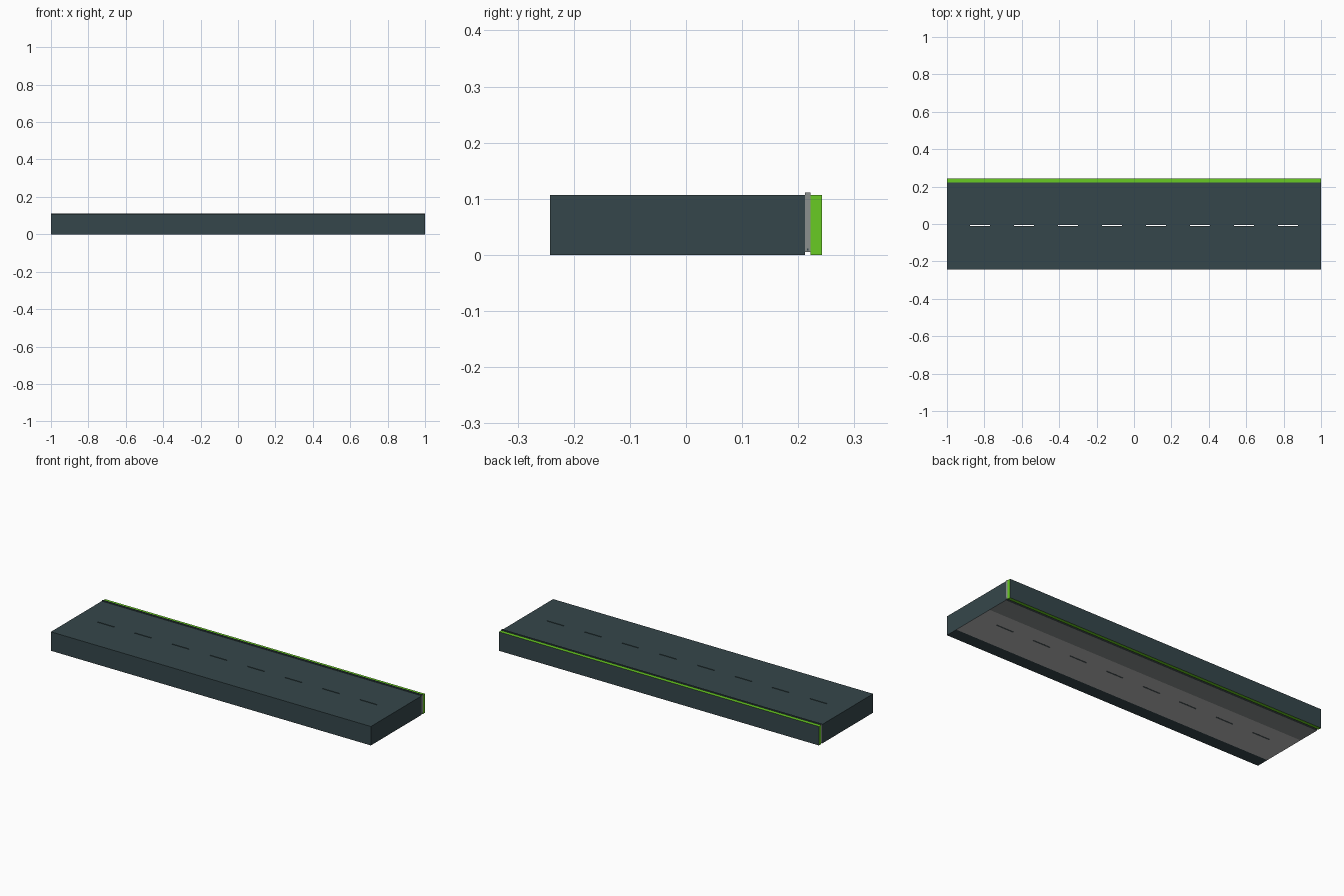
import bpy, bmesh

if "Cube" in bpy.data.objects:
    bpy.data.objects.remove(bpy.data.objects["Cube"])


def mat(name, c):
    m = bpy.data.materials.new(name)
    m.diffuse_color = (*c, 1)
    m.use_nodes = True
    m.node_tree.nodes["Principled BSDF"].inputs["Base Color"].default_value = m.diffuse_color
    return m


slate = mat("dark_slate", (0.036, 0.062, 0.070))
green = mat("bright_green", (0.14, 0.60, 0.017))
grey = mat("mid_grey", (0.26, 0.28, 0.275))
pale = mat("pale_grey", (0.52, 0.52, 0.52))


def finish(name, bm, mats, rule):
    bmesh.ops.recalc_face_normals(bm, faces=bm.faces)
    for f in bm.faces:
        f.material_index = rule(f.normal, f.calc_center_median())
    me = bpy.data.meshes.new(name)
    bm.to_mesh(me)
    bm.free()
    for m in mats:
        me.materials.append(m)
    ob = bpy.data.objects.new(name, me)
    bpy.context.collection.objects.link(ob)


def box(name, lo, hi, mats, rule=lambda n, c: 0):
    bm = bmesh.new()
    bmesh.ops.create_cube(bm, size=1)
    for v in bm.verts:
        v.co = [(a + b) / 2 + k * (b - a) for a, b, k in zip(lo, hi, v.co)]
    finish(name, bm, mats, rule)


# main board: a grid of cells with a row of narrow through slots left open
xs = [-1.0]
for i in range(8):
    cx = (i - 3.5) * 0.235
    xs += [cx - 0.053, cx + 0.053]
xs.append(1.0)
ys = [-0.242, -0.17, -0.0105, -0.0055, 0.085, 0.212]
bm = bmesh.new()
grid = [[bm.verts.new((x, y, 0)) for y in ys] for x in xs]
for i in range(len(xs) - 1):
    for j in range(len(ys) - 1):
        if j == 2 and i % 2 == 1:
            continue
        bm.faces.new((grid[i][j], grid[i + 1][j], grid[i + 1][j + 1], grid[i][j + 1]))
ext = bmesh.ops.extrude_face_region(bm, geom=list(bm.faces), use_keep_orig=True)
for g in ext["geom"]:
    if isinstance(g, bmesh.types.BMVert):
        g.co.z = 0.107


def board_rule(n, c):
    if abs(n.z) < 0.5 or c.z > 0.05 or c.y < -0.17:
        return 0
    return 1 if c.y < 0.085 else 2


finish("board", bm, [slate, pale, grey], board_rule)

# raised joint strip with grey ends and underside, dark top
box("joint_strip", (-1, 0.212, 0.005), (1, 0.222, 0.111), [slate, grey],
    lambda n, c: 1 if abs(n.x) > 0.5 or n.z < -0.5 else 0)

# screw holes on the strip ends
for s in (-1, 1):
    box("end_hole", (s - 0.0005, 0.2155, 0.008), (s + 0.0005, 0.2185, 0.011), [slate])

# green rear edging with a dark back face
box("rear_edging", (-1, 0.222, 0), (1, 0.242, 0.107), [green, slate],
    lambda n, c: 1 if n.y > 0.5 else 0)
